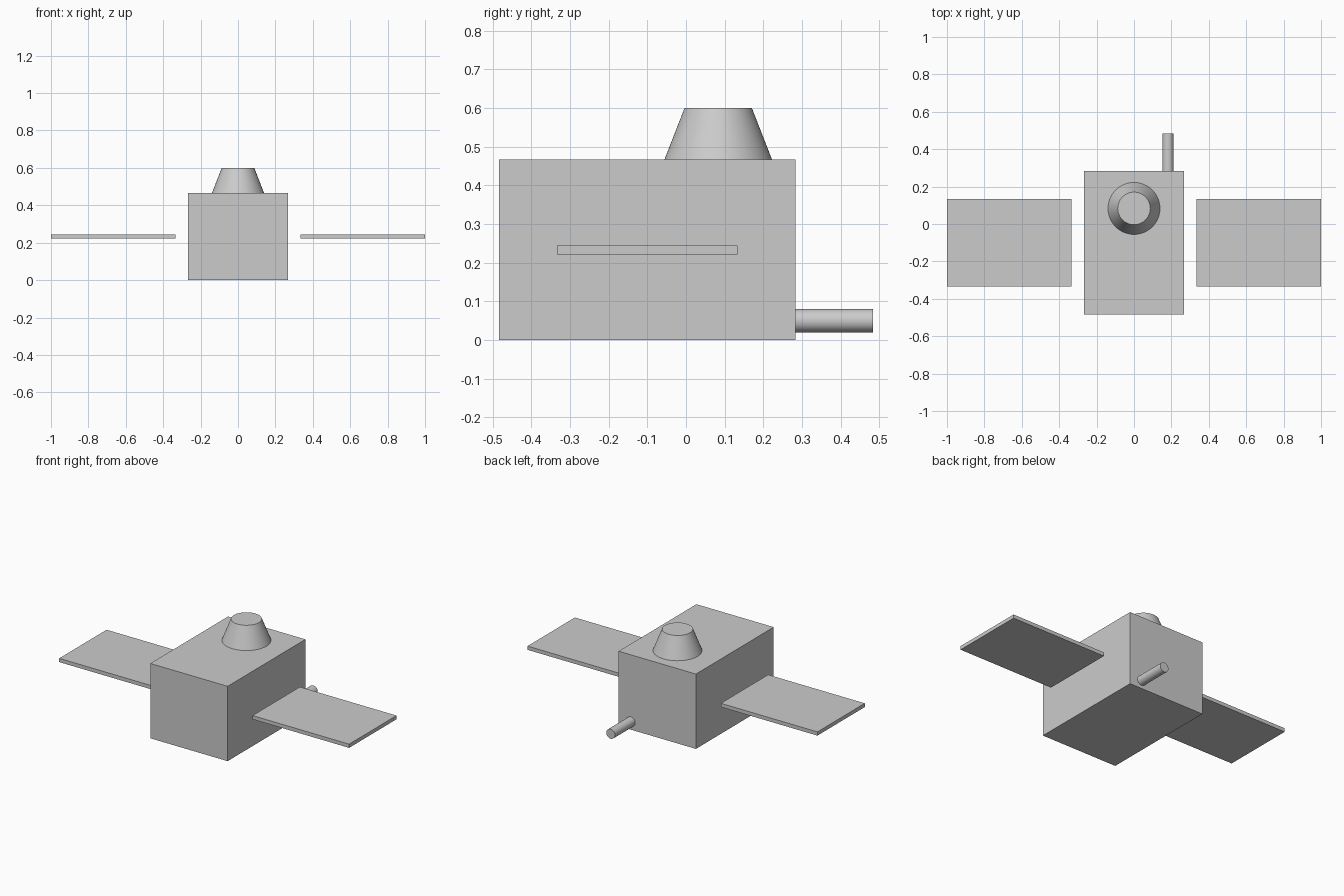
import bpy
import math

if "Cube" in bpy.data.objects:
    bpy.data.objects.remove(bpy.data.objects["Cube"])


def box(name, lo, hi):
    """Axis-aligned box between two corners, with the size baked into the mesh."""
    centre = [(a + b) / 2 for a, b in zip(lo, hi)]
    bpy.ops.mesh.primitive_cube_add(size=1, location=centre)
    ob = bpy.context.object
    ob.name = name
    ob.scale = [b - a for a, b in zip(lo, hi)]
    bpy.ops.object.transform_apply(location=True, rotation=False, scale=True)
    return ob


def round_part(name, r1, r2, depth, location, rotation=(0, 0, 0)):
    """Capped cone or cylinder with smooth sides and sharp rims."""
    bpy.ops.mesh.primitive_cone_add(vertices=64, radius1=r1, radius2=r2, depth=depth,
                                    location=location, rotation=rotation)
    ob = bpy.context.object
    ob.name = name
    bpy.ops.object.shade_smooth_by_angle(angle=math.radians(30))
    return ob


# Main body
box("body", (-0.2667, -0.4833, 0), (0.2667, 0.2833, 0.4667))

# Side panels, mirrored across x = 0
panels = box("side_panels", (0.3333, -0.3333, 0.2217), (1.0, 0.1333, 0.245))
mirror = panels.modifiers.new("Mirror", "MIRROR")
mirror.use_axis[0] = True

# Tapered turret on the top
round_part("top_cone", 0.139, 0.087, 0.1333, (0, 0.0833, 0.5333))

# Rod out of the back, low on the right
round_part("rear_rod", 0.03, 0.03, 0.2, (0.1817, 0.3833, 0.05), (math.radians(90), 0, 0))
